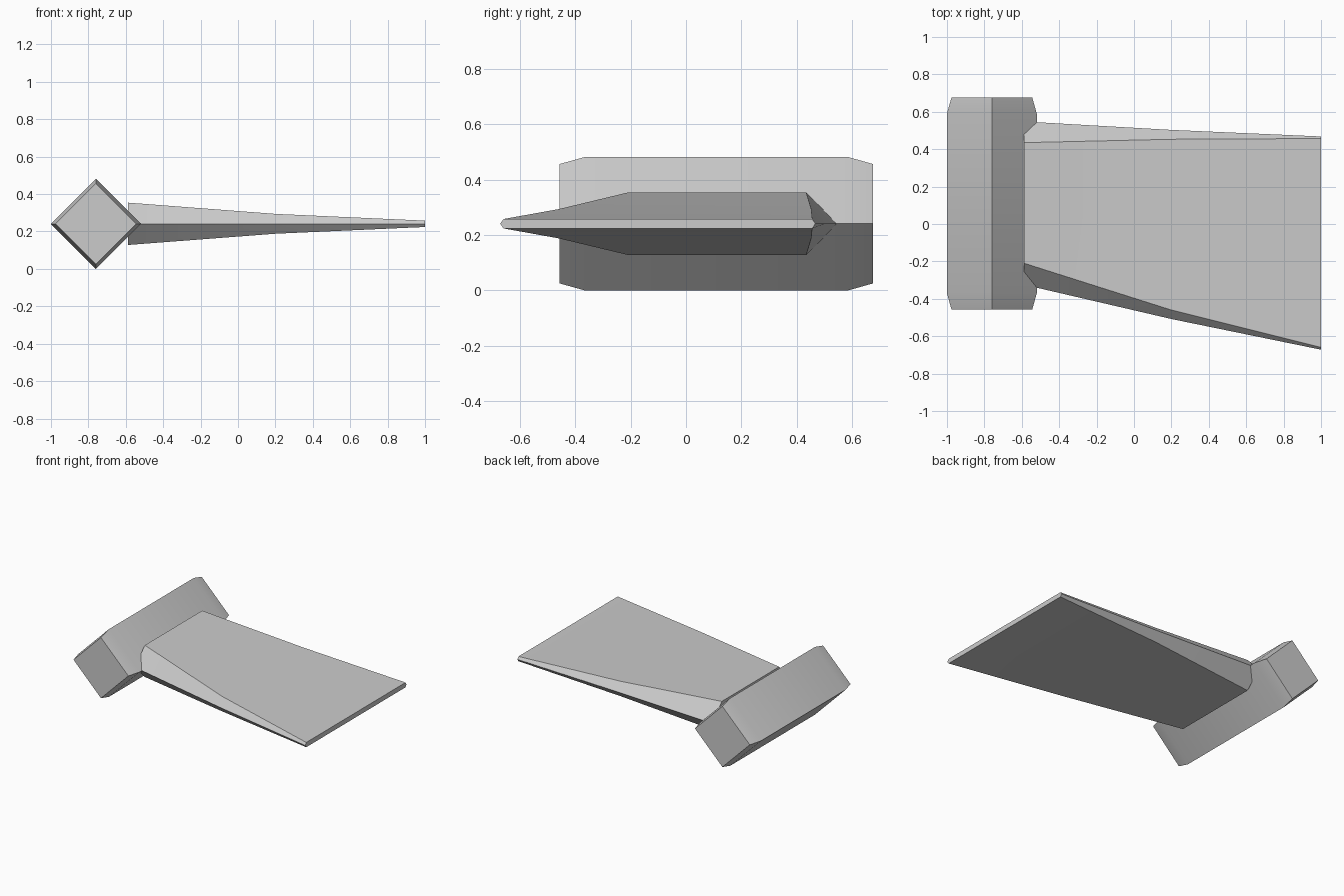
import bpy, math

if "Cube" in bpy.data.objects:
    bpy.data.objects.remove(bpy.data.objects["Cube"])

grey = bpy.data.materials.new("light_grey")
grey.diffuse_color = (0.6, 0.6, 0.6, 1)
grey.use_nodes = True
grey.node_tree.nodes["Principled BSDF"].inputs["Base Color"].default_value = grey.diffuse_color
MID = 0.241  # height of the centre plane


def loft(name, rings):
    """Bridge equal-sized rings of points and cap both ends."""
    n = len(rings[0])
    verts = [p for ring in rings for p in ring]
    faces = [(r * n + i, r * n + (i + 1) % n, (r + 1) * n + (i + 1) % n, (r + 1) * n + i)
             for r in range(len(rings) - 1) for i in range(n)]
    faces += [tuple(reversed(range(n))), tuple(range(len(verts) - n, len(verts)))]
    mesh = bpy.data.meshes.new(name)
    mesh.from_pydata(verts, [], faces)
    mesh.materials.append(grey)
    obj = bpy.data.objects.new(name, mesh)
    bpy.context.collection.objects.link(obj)
    bpy.ops.object.select_all(action='DESELECT')
    obj.select_set(True)
    bpy.context.view_layer.objects.active = obj
    # Consistent outward normals
    bpy.ops.object.mode_set(mode='EDIT')
    bpy.ops.mesh.select_all(action='SELECT')
    bpy.ops.mesh.normals_make_consistent(inside=False)
    bpy.ops.object.mode_set(mode='OBJECT')
    return obj


# Square bar standing on its corner, tapered at both ends
def diamond(y, r):
    return [(-0.76 + r * math.cos(a), y, MID + r * math.sin(a))
            for a in (0, math.pi / 2, math.pi, 3 * math.pi / 2)]


loft("root_bar", [diamond(-0.457, 0.216), diamond(-0.367, 0.241),
                  diamond(0.587, 0.241), diamond(0.676, 0.216)])
bpy.ops.object.shade_smooth_by_angle(angle=math.radians(30))


# Blade: flat top and bottom, with bevelled leading and trailing edges
def section(x, front, flat_front, flat_back, back, half):
    return [(x, front, MID), (x, flat_front, MID + half), (x, flat_back, MID + half),
            (x, back, MID), (x, flat_back, MID - half), (x, flat_front, MID - half)]


loft("blade", [section(-0.587, -0.325, -0.21, 0.435, 0.548, 0.113),
               section(0.2, -0.508, -0.46, 0.453, 0.503, 0.053),
               section(1.0, -0.672, -0.66, 0.457, 0.468, 0.017)])
bpy.ops.object.shade_smooth_by_angle(angle=math.radians(30))
